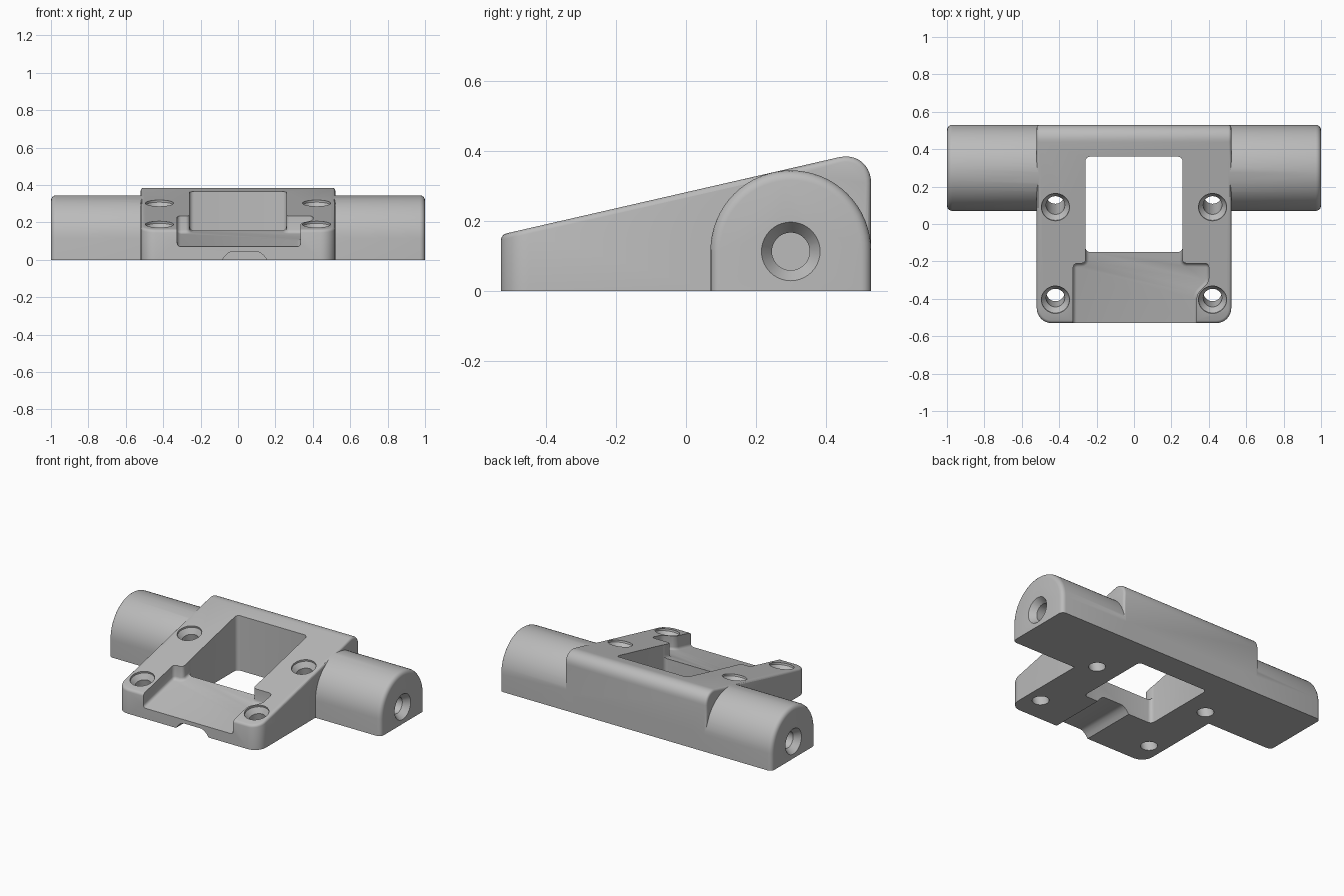
import bpy, bmesh, math
from mathutils import Vector, Matrix

cube = bpy.data.objects.get("Cube")
if cube:
    bpy.data.objects.remove(cube, do_unlink=True)

SLOPE = 0.229
TILT = math.atan(SLOPE)


def top_z(y):
    return 0.161 + SLOPE * (y + 0.53)


def floor_z(y):
    return 0.07 + SLOPE * (y + 0.53)


grey = bpy.data.materials.new("satin grey")
grey.use_nodes = True
colour = (0.5, 0.5, 0.5, 1)
grey.diffuse_color = colour
grey.node_tree.nodes["Principled BSDF"].inputs["Base Color"].default_value = colour


def prism(points, move):
    """Solid between a loop of points and the same loop shifted by a function."""
    bm = bmesh.new()
    a = [bm.verts.new(p) for p in points]
    b = [bm.verts.new(move(Vector(p))) for p in points]
    bm.faces.new(a)
    bm.faces.new(b[::-1])
    n = len(a)
    for i in range(n):
        j = (i + 1) % n
        bm.faces.new((a[j], a[i], b[i], b[j]))
    bmesh.ops.recalc_face_normals(bm, faces=bm.faces[:])
    return bm


def round_edges(bm, radius, segments, rule):
    edges = [e for e in bm.edges if rule(e, *[v.co for v in e.verts])]
    bmesh.ops.bevel(bm, geom=edges, offset=radius, segments=segments,
                    profile=0.5, affect='EDGES', clamp_overlap=True)


def vertical(e, a, b):
    return (a - b).xy.length < 1e-4


def finish(bm, name, matrix=None):
    if matrix:
        bm.transform(matrix)
    bmesh.ops.recalc_face_normals(bm, faces=bm.faces[:])
    mesh = bpy.data.meshes.new(name)
    bm.to_mesh(mesh)
    bm.free()
    mesh.materials.append(grey)
    ob = bpy.data.objects.new(name, mesh)
    bpy.context.collection.objects.link(ob)
    return ob


def turned(name, rings, matrix, sides=40):
    """Solid of revolution about local z from (height, radius) pairs."""
    bm = bmesh.new()
    loops = []
    for z, r in rings:
        loops.append([bm.verts.new((r * math.cos(t), r * math.sin(t), z))
                      for t in (math.tau * i / sides for i in range(sides))])
    for lo, hi in zip(loops, loops[1:]):
        for i in range(sides):
            j = (i + 1) % sides
            bm.faces.new((lo[i], lo[j], hi[j], hi[i]))
    bm.faces.new(loops[0])
    bm.faces.new(loops[-1])
    return finish(bm, name, matrix)


def combine(target, tool, operation):
    mod = target.modifiers.new(tool.name, 'BOOLEAN')
    mod.object, mod.operation, mod.solver = tool, operation, 'EXACT'
    bpy.context.view_layer.objects.active = target
    bpy.ops.object.modifier_apply(modifier=mod.name)
    bpy.data.objects.remove(tool, do_unlink=True)


# Wedge body with rounded front corners, ridge and upper rim
side = [(-0.53, 0), (-0.53, top_z(-0.53)), (0.53, top_z(0.53)), (0.53, 0)]
bm = prism([(-0.52, y, z) for y, z in side], lambda p: p + Vector((1.04, 0, 0)))
round_edges(bm, 0.095, 10, lambda e, a, b: min(a.y, b.y) > 0.5 and min(a.z, b.z) > 0.3)
round_edges(bm, 0.08, 8, lambda e, a, b: vertical(e, a, b) and a.y < -0.5)
round_edges(bm, 0.015, 3, lambda e, a, b: max(a.z, b.z) > 0.1
            and e.calc_face_angle(0) > 0.6)
body = finish(bm, "bracket_body")

# Arched barrels on both sides
for s, name in ((1, "left_barrel"), (-1, "right_barrel")):
    arch = [(0.07, 0)]
    arch += [(0.30 - 0.23 * math.cos(t), 0.115 + 0.23 * math.sin(t))
             for t in (math.pi * i / 32 for i in range(33))]
    arch += [(0.53, 0)]
    bm = prism([(s * 0.4, y, z) for y, z in arch], lambda p: Vector((s, p.y, p.z)))
    round_edges(bm, 0.028, 4, lambda e, a, b: abs(a.x) > 0.99 and abs(b.x) > 0.99
                and max(a.z, b.z) > 0.01)
    combine(body, finish(bm, name), 'UNION')

# Central window
window = [(-0.26, -0.15, -0.1), (0.26, -0.15, -0.1), (0.26, 0.36, -0.1), (-0.26, 0.36, -0.1)]
bm = prism(window, lambda p: p + Vector((0, 0, 0.8)))
round_edges(bm, 0.025, 4, vertical)
combine(body, finish(bm, "window_cutter"), 'DIFFERENCE')

# Sloping front recess, stepped round the left screw boss
plan = [(-0.325, -0.65), (0.335, -0.65), (0.335, -0.375), (0.40, -0.31), (0.40, -0.21),
        (0.258, -0.21), (0.258, 0.1), (-0.258, 0.1), (-0.258, -0.21), (-0.325, -0.21)]
bm = prism([(x, y, floor_z(y)) for x, y in plan], lambda p: Vector((p.x, p.y, 0.7)))
round_edges(bm, 0.022, 4, vertical)
round_edges(bm, 0.018, 3, lambda e, a, b: max(a.z, b.z) < 0.5 and e.calc_face_angle(0) > 0.6)
combine(body, finish(bm, "recess_cutter"), 'DIFFERENCE')

# Cable groove under the front lip
groove = [(-0.1, -0.02), (-0.07, 0.02), (-0.05, 0.038), (-0.03, 0.045),
          (0.1, 0.045), (0.12, 0.038), (0.14, 0.02), (0.17, -0.02)]
bm = prism([(x, -0.7, z) for x, z in groove], lambda p: p + Vector((0, 0.7, 0)))
combine(body, finish(bm, "groove_cutter"), 'DIFFERENCE')

# Countersunk screw holes square to the sloping top
for x in (-0.42, 0.42):
    for y in (-0.405, 0.09):
        place = Matrix.Translation((x, y, top_z(y))) @ Matrix.Rotation(TILT, 4, 'X')
        combine(body, turned("screw_cutter", [(0.06, 0.075), (-0.012, 0.075),
                                              (-0.045, 0.05), (-0.5, 0.05)], place), 'DIFFERENCE')

# Countersunk blind bores in the barrel ends
for s in (-1, 1):
    place = Matrix.Translation((s, 0.30, 0.113)) @ Matrix.Rotation(s * math.pi / 2, 4, 'Y')
    combine(body, turned("bore_cutter", [(0.05, 0.084), (0, 0.084),
                                         (-0.04, 0.054), (-0.3, 0.054)], place), 'DIFFERENCE')

body.select_set(True)
bpy.context.view_layer.objects.active = body
bpy.ops.object.shade_smooth_by_angle(angle=math.radians(35))
